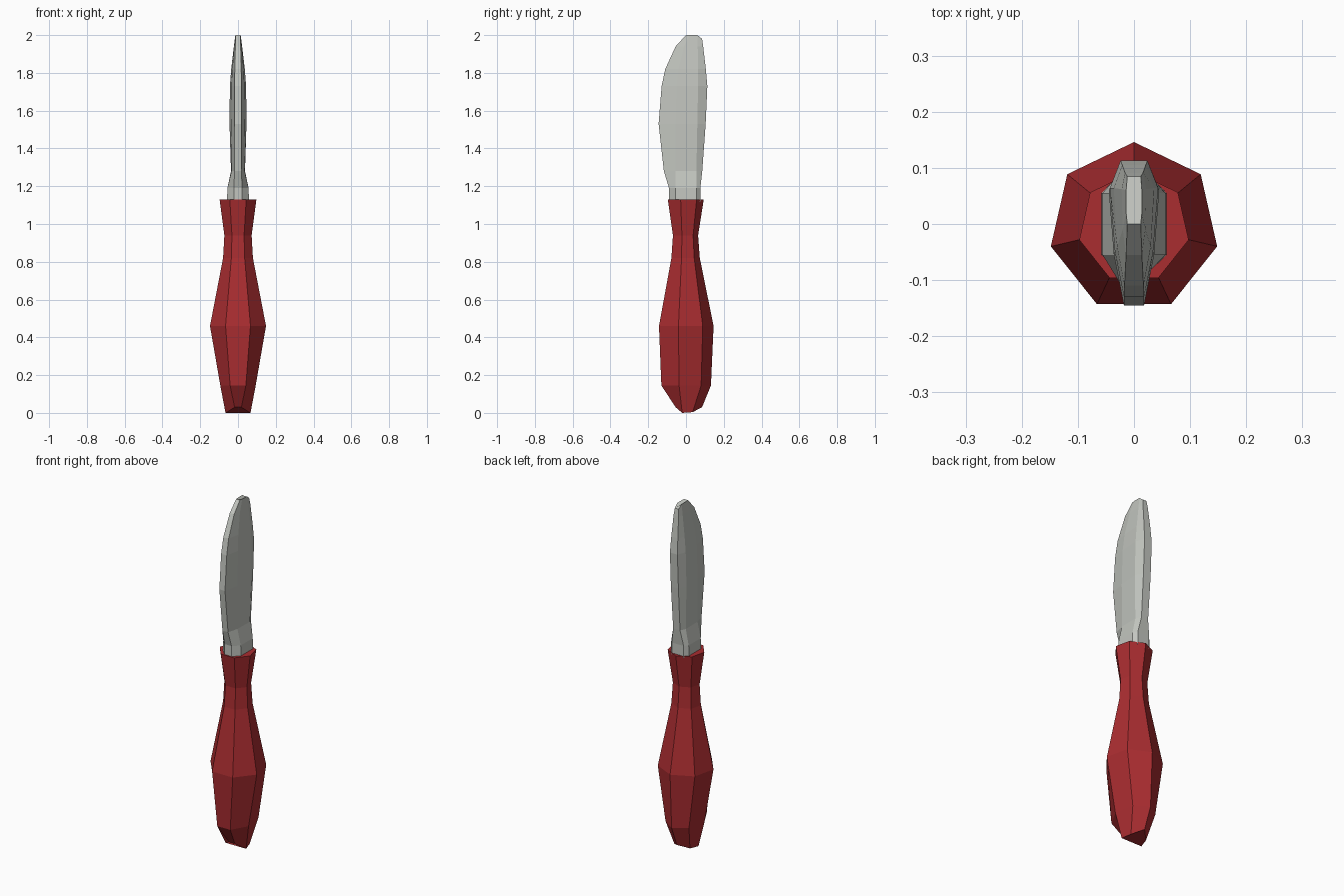
import bpy, bmesh

if "Cube" in bpy.data.objects:
    bpy.data.objects.remove(bpy.data.objects["Cube"])


def material(name, rgb):
    m = bpy.data.materials.new(name)
    m.diffuse_color = (*rgb, 1)
    m.use_nodes = True
    m.node_tree.nodes["Principled BSDF"].inputs["Base Color"].default_value = m.diffuse_color
    return m


def loft(name, rings, mat):
    """Bridge equal-length rings of points into a closed flat-shaded solid."""
    bm = bmesh.new()
    loops = [[bm.verts.new(p) for p in ring] for ring in rings]
    n = len(loops[0])
    for a, b in zip(loops, loops[1:]):
        for i in range(n):
            j = (i + 1) % n
            bm.faces.new((a[i], a[j], b[j], b[i]))
    bm.faces.new(loops[0][::-1])
    bm.faces.new(loops[-1])
    bmesh.ops.recalc_face_normals(bm, faces=bm.faces)
    me = bpy.data.meshes.new(name)
    bm.to_mesh(me)
    bm.free()
    me.materials.append(mat)
    ob = bpy.data.objects.new(name, me)
    bpy.context.collection.objects.link(ob)
    return ob


def mirror_ring(half, centre=()):
    """Half outline on +x, front to back, mirrored; centre = back point on x=0."""
    return list(half) + list(centre) + [(-x, y, z) for x, y, z in reversed(half)]


red = material("handle red", (0.40, 0.026, 0.03))
grey = material("blade grey", (0.54, 0.56, 0.52))

# Handle: seven-sided, radius varies with height
HEPT = [(0.434, -0.901), (0.975, -0.223), (0.782, 0.623)]


def hept(z, rx, ry, cy=-0.006):
    return mirror_ring([(x * rx, y * ry + cy, z) for x, y in HEPT], [(0, ry + cy, z)])


# Butt end is arched: side points touch the ground, front and back lift
butt = mirror_ring([(0.018, -0.055, 0.03), (0.066, -0.02, 0.0), (0.05, 0.035, 0.004)],
                   [(0, 0.085, 0.03)])
handle = [butt,
          hept(0.145, 0.096, 0.138),
          hept(0.46, 0.152, 0.152),
          hept(0.82, 0.081, 0.079),
          hept(0.94, 0.074, 0.070),
          hept(1.13, 0.100, 0.100)]
loft("handle", handle, red)

# Blade: eight-point section: cutting edge, two side points, spine
# z, edge (x, y), front side (x, y), rear side (x, y), spine (x, y)
SECTIONS = [
    (1.12, .022, -.090, .058, -.055, .058, .055, .038, .076),
    (1.19, .022, -.090, .056, -.055, .056, .055, .038, .076),
    (1.28, .018, -.117, .035, -.055, .037, .055, .022, .086),
    (1.53, .018, -.145, .036, -.055, .045, .060, .024, .104),
    (1.73, .018, -.129, .034, -.050, .043, .064, .024, .113),
    (1.82, .017, -.110, .030, -.040, .036, .064, .021, .105),
    (1.94, .014, -.055, .020, -.010, .022, .062, .016, .091),
]
blade = [mirror_ring([(s[i], s[i + 1], s[0]) for i in (1, 3, 5, 7)]) for s in SECTIONS]
# Rounded tip
blade.append(mirror_ring([(.012, 0, 2.0), (.014, .02, 2.0), (.014, .06, 2.0), (.012, .085, 1.98)]))
loft("blade", blade, grey)
